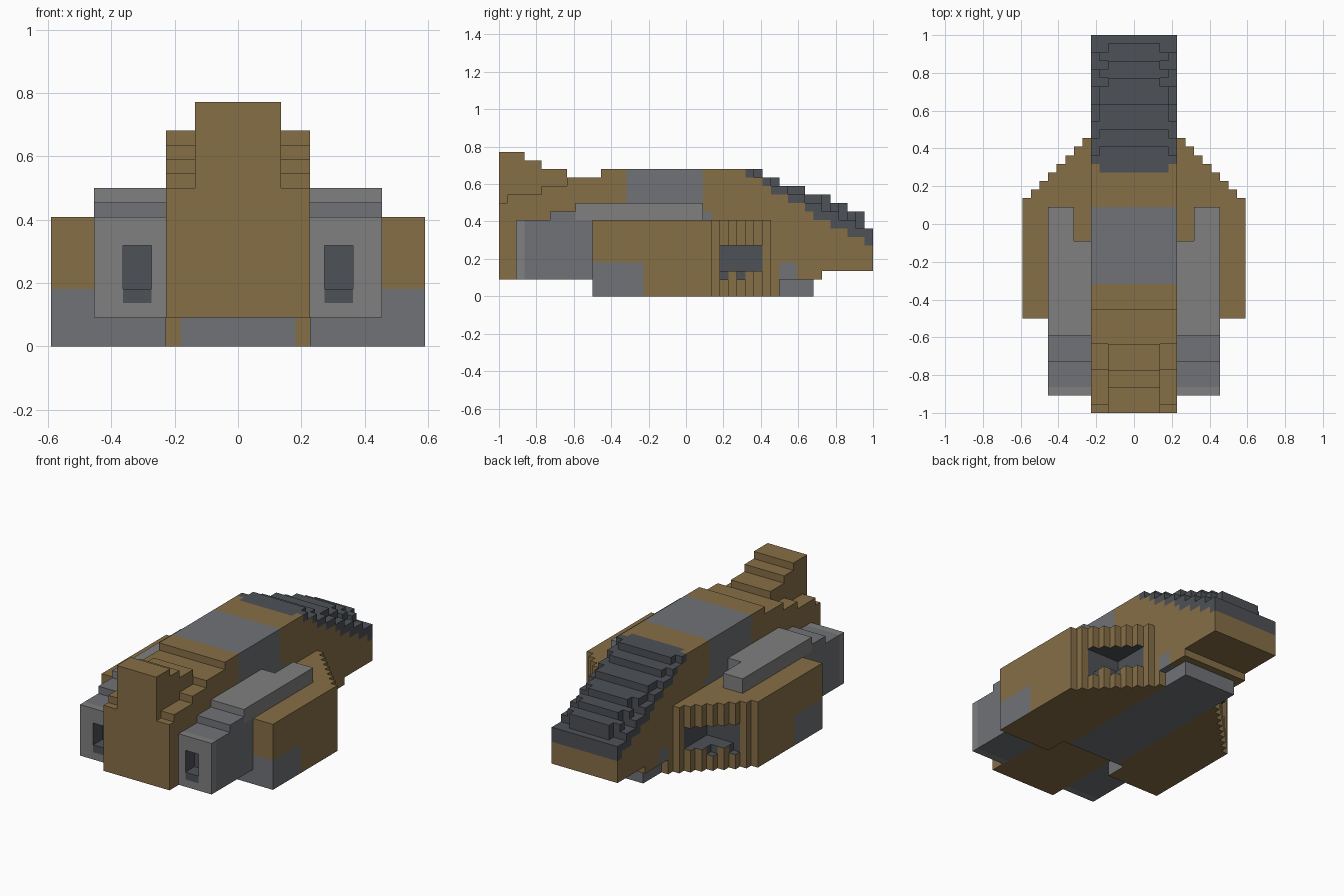
import bpy, bmesh
from mathutils import Vector

if "Cube" in bpy.data.objects:
    bpy.data.objects.remove(bpy.data.objects["Cube"])

U = 1 / 22  # one block of the stepped design
BROWN, STEEL, PALE, DARK = range(4)
MATS = []
for name, col in (("brown", (0.24, 0.158, 0.062)), ("steel", (0.16, 0.17, 0.185)),
                  ("pale_grey", (0.215, 0.215, 0.215)), ("dark_grey", (0.075, 0.082, 0.092))):
    m = bpy.data.materials.new(name)
    m.diffuse_color = (*col, 1)
    m.use_nodes = True
    m.node_tree.nodes["Principled BSDF"].inputs["Base Color"].default_value = m.diffuse_color
    MATS.append(m)


def extrude(name, pts, lo, hi, axis, mat):
    """Extrude an outline along x (points are y,z) or along z (points are x,y)."""
    bm = bmesh.new()
    place = (lambda p, t: (t, *p)) if axis == 'x' else (lambda p, t: (*p, t))
    base = bm.faces.new([bm.verts.new(Vector(place(p, lo)) * U) for p in pts])
    top = bmesh.ops.extrude_face_region(bm, geom=[base])['geom']
    off = Vector(place((0, 0), hi - lo)) * U
    bmesh.ops.translate(bm, vec=off, verts=[v for v in top if isinstance(v, bmesh.types.BMVert)])
    bmesh.ops.recalc_face_normals(bm, faces=bm.faces)
    for f in bm.faces:
        f.material_index = mat
    me = bpy.data.meshes.new(name)
    bm.to_mesh(me)
    bm.free()
    for m in MATS:
        me.materials.append(m)
    ob = bpy.data.objects.new(name, me)
    bpy.context.collection.objects.link(ob)
    return ob


def box(name, x, y, z, mat):
    return extrude(name, [(y[0], z[0]), (y[1], z[0]), (y[1], z[1]), (y[0], z[1])],
                   min(x), max(x), 'x', mat)


def cut(ob, x, y, z):
    """Remove a box from an object."""
    c = box("cutter", x, y, z, BROWN)
    c.hide_render = True
    mod = ob.modifiers.new("cut", 'BOOLEAN')
    mod.operation, mod.solver, mod.object = 'DIFFERENCE', 'EXACT', c
    bpy.context.view_layer.objects.active = ob
    bpy.ops.object.modifier_apply(modifier=mod.name)
    bpy.data.objects.remove(c)


def paint(ob, x, y, z, mat):
    """Slice the faces at the box limits and recolour those inside it."""
    lims = [(min(r) * U, max(r) * U) for r in (x, y, z)]
    bm = bmesh.new()
    bm.from_mesh(ob.data)
    bmesh.ops.triangulate(bm, faces=bm.faces)
    for i, lim in enumerate(lims):
        no = Vector((0, 0, 0))
        no[i] = 1
        for v in lim:
            geom = bm.verts[:] + bm.edges[:] + bm.faces[:]
            bmesh.ops.bisect_plane(bm, geom=geom, dist=1e-5, plane_co=no * v, plane_no=no)
    for f in bm.faces:
        c = f.calc_center_median()
        if all(a - 1e-4 < c[i] < b + 1e-4 for i, (a, b) in enumerate(lims)):
            f.material_index = mat
    bmesh.ops.dissolve_limit(bm, angle_limit=0.01, verts=bm.verts, edges=bm.edges, delimit={'MATERIAL'})
    bm.to_mesh(ob.data)
    bm.free()


def stairs(steps):
    """Turn (end_y, height) steps into outline points."""
    pts, prev = [], None
    for y, z in steps:
        if prev is not None:
            pts.append((prev, z))
        pts.append((y, z))
        prev = y
    return pts


# central hull with stepped shoulders and stepped nose rim
shoulder = [(-21, 11), (-17, 12), (-14, 13), (-10, 14)]
rim = [(8, 15), (10, 14), (12, 13), (14, 12), (16, 11), (18, 10), (20, 9), (22, 8)]
outline = [(22, 3), (16, 3), (16, 2), (-22, 2), (-22, 11)] + stairs(shoulder + rim)
hull = extrude("hull", outline, -5, 5, 'x', BROWN)
W = (-5, 5)
for y, z in (((-7, 2), (9, 15)), ((2, 3), (9, 10)), ((11, 13), (2, 4))):
    paint(hull, W, y, z, STEEL)
for y0, y1, z in ((7, 9, 14), (9, 10, 13), (10, 12, 12), (12, 14, 11), (14, 15, 10),
                  (15, 17, 9), (17, 19, 8), (19, 21, 7), (21, 22, 6)):
    paint(hull, W, (y0, y1), (z, 16), DARK)
paint(hull, (-4, 4), (6, 7), (14.5, 15.5), DARK)

# raised tail fin
fin = [(-14, 13)] + stairs(shoulder[:3])[::-1][1:] + [(-22, 11), (-22, 17), (-19, 17),
       (-19, 16), (-17, 16), (-17, 15), (-14, 15)]
extrude("tail_fin", fin, -3, 3, 'x', BROWN)

# canopy steps, the lower ones narrowing at their edge
prev = 8
for y, z in ((9, 15), (11, 14), (14, 13), (17, 12), (19, 11), (21, 10)):
    low = z - 4
    narrow = y > 14
    box("canopy_step", (-4, 4), (prev, y - narrow), (low, z), DARK)
    if narrow:
        box("canopy_step_edge", (-3, 3), (y - 1, y), (low, z), DARK)
    prev = y

# belly plate
box("belly_plate", (-4, 4), (-8, 15), (0, 2), STEEL)

for s, side in ((1, "right"), (-1, "left")):
    box("belly_rail_" + side, (4 * s, 5 * s), (-8, 11), (0, 2), BROWN)

    # side body with diagonal stepped rear and a recessed vent
    plan = [(5, -11), (13, -11)]
    for i in range(8):
        plan += [(13 - i, 3 + i), (12 - i, 3 + i)]
    body = extrude("side_body_" + side, [(s * x, y) for x, y in plan], 0, 9, 'z', BROWN)
    cut(body, (6 * s, 11 * s), (4, 12), (3, 6))
    paint(body, (6 * s, 11 * s), (4, 9), (3, 6), DARK)
    for x, y in ((10, 4), (8, 6)):
        cut(body, (x * s, (x + 1) * s), (y, y + 3), (2, 3.5))
        paint(body, (x * s, (x + 1) * s), (y, y + 1), (2, 3), DARK)
    paint(body, (5 * s, 13 * s), (-11, -5), (0.01, 4), STEEL)

    # engine pod with square intake
    pod_outline = [(-20, 2), (-11, 2), (-11, 9), (2, 9), (2, 11), (-13, 11), (-13, 10),
                   (-16, 10), (-16, 9), (-20, 9)]
    pod = extrude("engine_pod_" + side, pod_outline, min(5 * s, 10 * s), max(5 * s, 10 * s), 'x', STEEL)
    cut(pod, (4 * s, 7 * s), (-2, 3), (8, 12))
    cut(pod, (6 * s, 8 * s), (-21, -18), (4, 7))
    paint(pod, (5 * s, 10 * s), (-20, -19), (2, 9), PALE)
    paint(pod, (5 * s, 10 * s), (-13, 2), (9, 11), PALE)
    paint(pod, (6 * s, 8 * s), (-20, -18), (3, 7), DARK)
